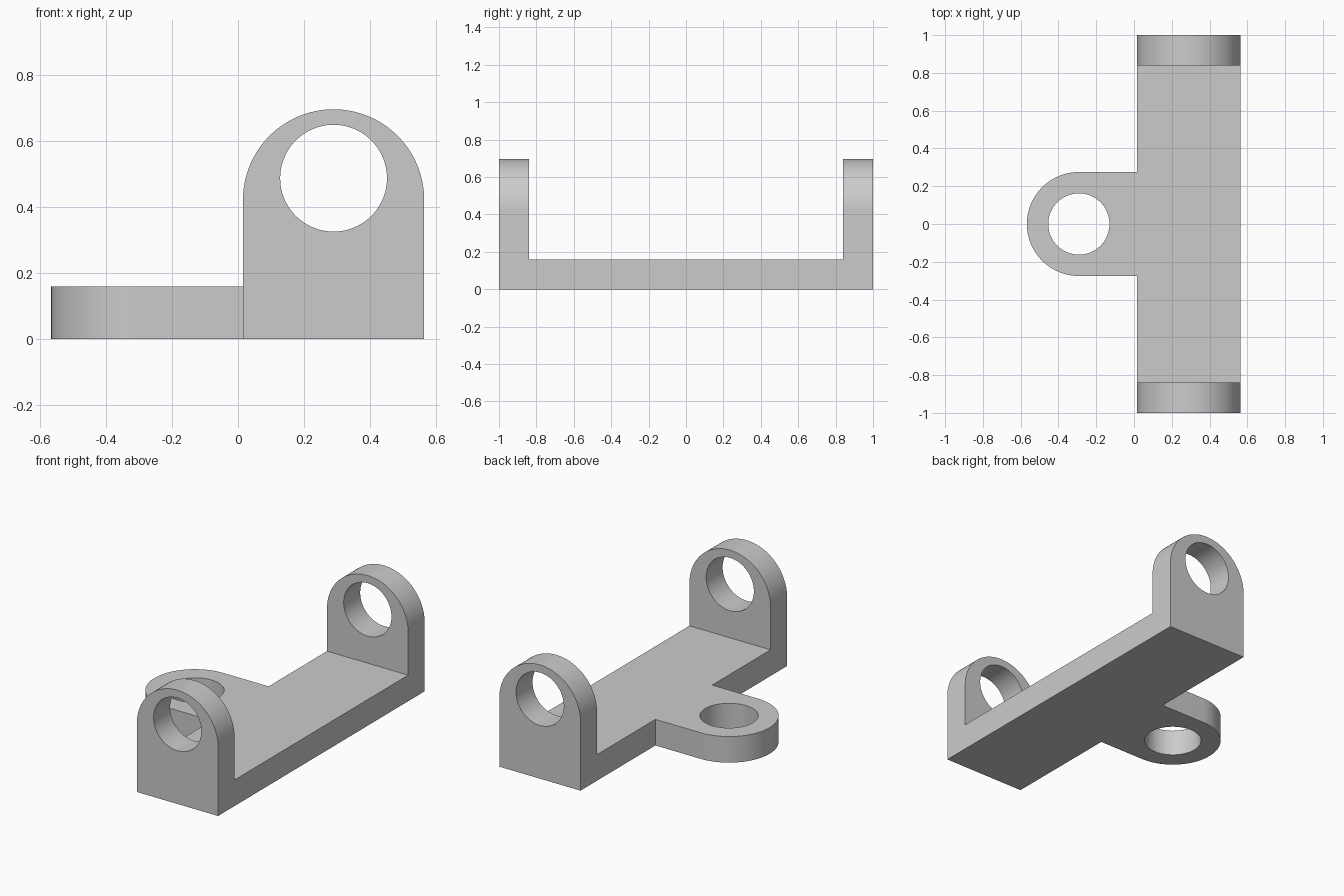
import bpy
import bmesh
from math import pi, cos, sin, radians
from mathutils import Vector

default = bpy.data.objects.get("Cube")
if default:
    bpy.data.objects.remove(default, do_unlink=True)

THICK = 0.16       # plate and lug thickness
HALF = 0.275       # half width of plate, lugs and tab
PLATE_X = 0.29     # centre line of the plate
TAB_X = -0.292     # centre of the tab eye
ARCH_Z = 0.422     # centre of the lug's rounded top
BORE_Z = 0.488     # centre of the lug bore
BORE = 0.162

grey = bpy.data.materials.new("plain grey")
grey.use_nodes = True
colour = (0.6, 0.6, 0.6, 1)
grey.diffuse_color = colour
grey.node_tree.nodes["Principled BSDF"].inputs["Base Color"].default_value = colour


def prism(name, points, sweep):
    """Extrude a closed outline of 3D points along a vector."""
    bm = bmesh.new()
    face = bm.faces.new([bm.verts.new(p) for p in points])
    out = bmesh.ops.extrude_face_region(bm, geom=[face])
    moved = [v for v in out["geom"] if isinstance(v, bmesh.types.BMVert)]
    bmesh.ops.translate(bm, verts=moved, vec=Vector(sweep))
    bmesh.ops.recalc_face_normals(bm, faces=bm.faces)
    mesh = bpy.data.meshes.new(name)
    bm.to_mesh(mesh)
    bm.free()
    mesh.materials.append(grey)
    obj = bpy.data.objects.new(name, mesh)
    bpy.context.collection.objects.link(obj)
    return obj


def arc(cx, cy, radius, start, end, steps):
    angles = [start + (end - start) * i / steps for i in range(steps + 1)]
    return [(cx + radius * cos(a), cy + radius * sin(a)) for a in angles]


def combine(target, tool, operation):
    """Apply a boolean and discard the tool."""
    mod = target.modifiers.new(operation.lower(), 'BOOLEAN')
    mod.object, mod.operation, mod.solver = tool, operation, 'EXACT'
    bpy.ops.object.select_all(action='DESELECT')
    bpy.context.view_layer.objects.active = target
    target.select_set(True)
    bpy.ops.object.modifier_apply(modifier=mod.name)
    bpy.data.objects.remove(tool, do_unlink=True)


# U-shaped body: base plate with an upright at each end
inner = 1 - THICK
side = [(-1, 0), (1, 0), (1, 1), (inner, 1), (inner, THICK),
        (-inner, THICK), (-inner, 1), (-1, 1)]
bracket = prism("mounting_bracket", [(-0.2, y, z) for y, z in side], (1, 0, 0))

# Trim to the plate width and round the lug tops
arch = arc(PLATE_X, ARCH_Z, HALF, 0, pi, 64)
arch += [(PLATE_X - HALF, -0.2), (PLATE_X + HALF, -0.2)]
combine(bracket, prism("arch_trim", [(x, -2, z) for x, z in arch], (0, 4, 0)),
        'INTERSECT')

# Round-ended tab on the right edge
tab = arc(TAB_X, 0, HALF, pi / 2, 3 * pi / 2, 64) + [(0.2, -HALF), (0.2, HALF)]
combine(bracket, prism("tab", [(x, y, 0) for x, y in tab], (0, 0, THICK)), 'UNION')

# Bores through both lugs and through the tab
lug_bore = arc(PLATE_X, BORE_Z, BORE, 0, 2 * pi, 96)[:-1]
combine(bracket, prism("lug_bore", [(x, -2, z) for x, z in lug_bore], (0, 4, 0)),
        'DIFFERENCE')
tab_bore = arc(TAB_X, 0, BORE, 0, 2 * pi, 96)[:-1]
combine(bracket, prism("tab_bore", [(x, y, -1) for x, y in tab_bore], (0, 0, 2)),
        'DIFFERENCE')

# Smooth the curved walls, keep the machined edges crisp
bpy.ops.object.select_all(action='DESELECT')
bracket.select_set(True)
bpy.context.view_layer.objects.active = bracket
bpy.ops.object.shade_smooth_by_angle(angle=radians(30))
